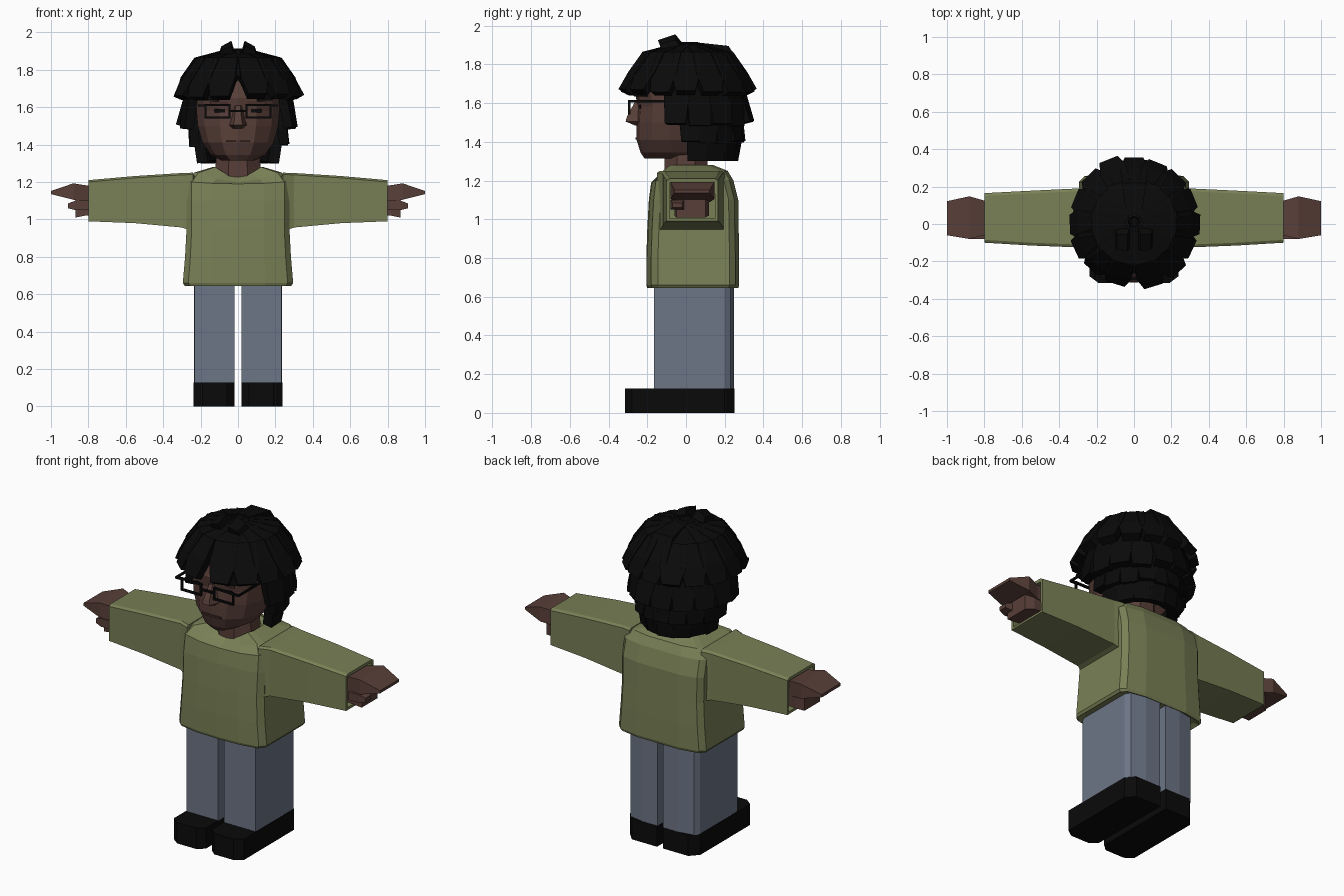
import bpy, bmesh, math, random
from mathutils import Vector

if "Cube" in bpy.data.objects:
    bpy.data.objects.remove(bpy.data.objects["Cube"])

random.seed(4)


def mat(name, r, g, b):
    m = bpy.data.materials.new(name)
    m.diffuse_color = (r, g, b, 1)
    m.use_nodes = True
    m.node_tree.nodes["Principled BSDF"].inputs["Base Color"].default_value = m.diffuse_color
    return m


SKIN = mat("brown skin", 0.098, 0.049, 0.040)
LIP = mat("dark skin", 0.060, 0.030, 0.026)
OLIVE = mat("olive knit", 0.190, 0.215, 0.092)
DENIM = mat("blue denim", 0.150, 0.178, 0.240)
BLACK = mat("black", 0.003, 0.003, 0.003)


def finish(bm, name, material):
    bmesh.ops.recalc_face_normals(bm, faces=bm.faces)
    me = bpy.data.meshes.new(name)
    bm.to_mesh(me)
    bm.free()
    me.materials.append(material)
    ob = bpy.data.objects.new(name, me)
    bpy.context.collection.objects.link(ob)
    return ob


def add_loft(bm, rings, caps=True):
    """Skin a list of equal-length closed rings."""
    vs = [[bm.verts.new(p) for p in ring] for ring in rings]
    n = len(vs[0])
    for a, b in zip(vs, vs[1:]):
        for i in range(n):
            bm.faces.new((a[i], a[(i + 1) % n], b[(i + 1) % n], b[i]))
    if caps:
        bm.faces.new(vs[0])
        bm.faces.new(vs[-1])


def loft(name, rings, material, caps=True):
    bm = bmesh.new()
    add_loft(bm, rings, caps)
    return finish(bm, name, material)


def box(name, lo, hi, material):
    quad = [(lo[0], lo[1]), (hi[0], lo[1]), (hi[0], hi[1]), (lo[0], hi[1])]
    return loft(name, [[(x, y, z) for x, y in quad] for z in (lo[2], hi[2])], material)


def mirror(ob):
    m = ob.modifiers.new("mirror", "MIRROR")
    m.use_mirror_merge = False
    return ob


def sym_ring(half):
    """Mirror a front-to-back half outline whose ends lie on x = 0."""
    return half + [(-x, y, z) for x, y, z in half[-2:0:-1]]


# Shoes and trouser legs
sole = [(.02, -.28), (.06, -.315), (.19, -.315), (.237, -.28), (.237, .2), (.19, .25), (.02, .25)]
mirror(loft("shoe", [[(x, y, z) for x, y in sole] for z in (0, .127)], BLACK))
leg = [(.02, -.165), (.232, -.165), (.235, -.15), (.235, .2), (.215, .23), (.12, .248), (.02, .248)]
mirror(loft("trouser_leg", [[(x, y, z) for x, y in leg] for z in (.125, .68)], DENIM))


# Sweater body: height, half width, front, back, drop of the front edge
def body_ring(z, w, f, b, drop=0):
    return sym_ring([(0, f, z - drop), (.5 * w, f + .005, z - drop * .7), (.9 * w, f + .025, z),
                     (w, f + .06, z), (w, b - .05, z), (.9 * w, b - .02, z),
                     (.5 * w, b, z), (0, b, z)])


loft("sweater_body", [body_ring(*s) for s in (
    (.66, .26, -.17, .25), (.645, .285, -.2, .27), (.66, .295, -.205, .275), (.8, .283, -.205, .275),
    (.95, .275, -.2, .272), (1.1, .277, -.192, .27), (1.2, .275, -.18, .245, .01),
    (1.25, .235, -.145, .215, .05), (1.28, .135, -.105, .14, .05), (1.25, .11, -.08, .12, .05))], OLIVE)


# Sleeves, open at the cuff
def sleeve_ring(x, y0, y1, z0, z1):
    return [(x, y0, z0), (x, y1, z0), (x, y1, z1 - .01), (x, y1 - .015, z1),
            (x, y0 + .015, z1), (x, y0, z1 - .01)]


sleeve = loft("sleeve", [sleeve_ring(*s) for s in (
    (.24, -.15, .2, .935, 1.25), (.3, -.125, .19, .957, 1.248),
    (.55, -.115, .178, .98, 1.232), (.8, -.1, .165, .99, 1.21))], OLIVE, False)
shell = sleeve.modifiers.new("shell", "SOLIDIFY")
shell.thickness = .02
mirror(sleeve)


# Hands: flat fingers, palm block and thumb
def hand_ring(x, y0, y1, z0, z1):
    return [(x, y0, z0), (x, y1, z0), (x, y1, z1), (x, y0, z1)]


mirror(loft("hand", [hand_ring(*s) for s in (
    (.7, -.06, .12, 1.09, 1.175), (.8, -.06, .125, 1.09, 1.18),
    (.88, -.08, .148, 1.105, 1.193), (1.0, -.06, .122, 1.135, 1.152))], SKIN))
mirror(loft("palm", [hand_ring(*s) for s in (
    (.7, -.06, .12, 1.03, 1.13), (.82, -.06, .12, 1.02, 1.13), (.87, -.05, .1, 1.01, 1.12))], SKIN))
mirror(loft("thumb", [hand_ring(*s) for s in (
    (.8, -.08, .0, 1.05, 1.1), (.87, -.08, -.01, 1.05, 1.1), (.91, -.07, -.02, 1.06, 1.085))], SKIN))

# Neck
loft("neck", [[(w * math.cos(a * math.pi / 4 + .39), .0 + .12 * math.sin(a * math.pi / 4 + .39), z)
               for a in range(8)] for z, w in ((1.18, .14), (1.28, .13), (1.45, .115))], SKIN)


# Head: height, half width, front, back
def head_ring(z, w, f, b):
    return sym_ring([(0, f, z), (.45 * w, f + .015, z), (.83 * w, f + .08, z),
                     (w, f + .17, z), (.9 * w, (b + .05) * .7, z), (.5 * w, b, z), (0, b, z)])


loft("head", [head_ring(*s) for s in (
    (1.315, .09, -.215, -.06), (1.345, .145, -.235, .0), (1.41, .19, -.255, .12), (1.5, .215, -.255, .18),
    (1.58, .222, -.25, .2), (1.65, .222, -.262, .2), (1.75, .2, -.225, .18), (1.82, .12, -.12, .1))], SKIN)

# Nose wedge
loft("nose", [[(-w, -.24, z), (-w * .5, f, z), (w * .5, f, z), (w, -.24, z)] for z, w, f in (
    (1.485, .03, -.265), (1.505, .05, -.312), (1.53, .04, -.305), (1.61, .022, -.262))], SKIN)

# Mouth, eyes and brows as thin plates
box("mouth", (-.065, -.261, 1.413), (.065, -.252, 1.423), LIP)
mirror(box("eye", (.07, -.242, 1.572), (.125, -.233, 1.59), BLACK))
mirror(box("brow", (.05, -.25, 1.618), (.15, -.241, 1.63), LIP))

# Glasses: two rims, bridge and temple bars
for n, lo, hi in (("rim_top", (.04, -.3, 1.606), (.178, -.286, 1.617)),
                  ("rim_bottom", (.04, -.3, 1.54), (.178, -.286, 1.551)),
                  ("rim_inner", (.04, -.3, 1.54), (.05, -.286, 1.617)),
                  ("rim_outer", (.168, -.3, 1.54), (.178, -.286, 1.617)),
                  ("bridge", (0, -.3, 1.575), (.045, -.286, 1.586)),
                  ("hinge", (.17, -.3, 1.603), (.215, -.286, 1.615)),
                  ("temple_bar", (.205, -.3, 1.603), (.215, -.02, 1.615))):
    mirror(box("glasses_" + n, lo, hi, BLACK))

# Hair cap under the locks
bm = bmesh.new()
bmesh.ops.create_icosphere(bm, subdivisions=2, radius=1)
for v in bm.verts:
    v.co = Vector((v.co.x * .27, v.co.y * .225 + .055, v.co.z * .235 + 1.665))
    if v.co.y < .0 and v.co.z < 1.68:
        v.co.y = .0
finish(bm, "hair_cap", BLACK)


def lock(bm, deg, cy, path, thick=.05):
    """Tapered strip of hair; path holds radius, height and half width."""
    a = math.radians(deg)
    out, side = Vector((math.sin(a), -math.cos(a), 0)), Vector((math.cos(a), math.sin(a), 0))
    rings = []
    for i, (r, z, w) in enumerate(path):
        p, q = path[max(i - 1, 0)], path[min(i + 1, len(path) - 1)]
        inward = (out * (q[1] - p[1]) + Vector((0, 0, p[0] - q[0]))).normalized() * thick
        c = Vector((0, cy, z)) + out * r
        rings.append([c - side * w, c + side * w, c + side * w * .9 + inward, c - side * w * .9 + inward])
    add_loft(bm, rings)


# Crown locks all round, parted at the front
bm = bmesh.new()
for s in (-1, 1):
    for i, deg in enumerate((17, 42, 65, 88, 112, 136, 158)):
        j = random.uniform(-.012, .012)
        lock(bm, s * deg, .01, [(.03, 1.915, .04), (.225, 1.865, .065),
                                (.3, 1.76, .075), (.352 + j, 1.665 + j, .052)])
lock(bm, 180, .01, [(.03, 1.915, .04), (.21, 1.895, .065), (.29, 1.77, .075), (.345, 1.66, .05)])
# Locks beside the parting
for s in (-1, 1):
    lock(bm, s * 7, .01, [(.03, 1.91, .05), (.2, 1.86, .045), (.272, 1.765, .03), (.285, 1.74, .012)], .04)
    lock(bm, s * 30, .01, [(.1, 1.89, .06), (.23, 1.84, .06), (.3, 1.72, .06), (.3, 1.635, .04)], .04)
finish(bm, "hair_crown", BLACK)

# Middle and lower tiers around the sides and back
bm = bmesh.new()
for s in (-1, 1):
    for deg in (76, 100, 123, 146, 169):
        j = random.uniform(-.015, .015)
        lock(bm, s * deg, .02, [(.24, 1.78, .06), (.29, 1.63, .066), (.315 + j, 1.495 + j, .055)])
    for deg in (88, 108, 130, 152, 172):
        j = random.uniform(-.012, .012)
        lock(bm, s * deg, .03, [(.24, 1.65, .05), (.262, 1.5, .055), (.265 + j, 1.395 + j, .045)])
    for deg in (92, 118, 144, 168):
        j = random.uniform(-.01, .01)
        lock(bm, s * deg, .05, [(.21, 1.55, .05), (.235, 1.42, .055), (.21 + j, 1.3, .05)], .06)
finish(bm, "hair_lower", BLACK)

# Upright tufts at the top
mirror(loft("hair_tuft", [[(.005 + e, y0, z0), (.12 - e, y0 + .01, z0 - .02), (.12 - e, y1, z1 - .03), (.005 + e, y1, z1)]
                          for e, y0, z0, y1, z1 in ((0, -.11, 1.83, .03, 1.85), (.03, -.145, 1.925, -.055, 1.955))], BLACK))
